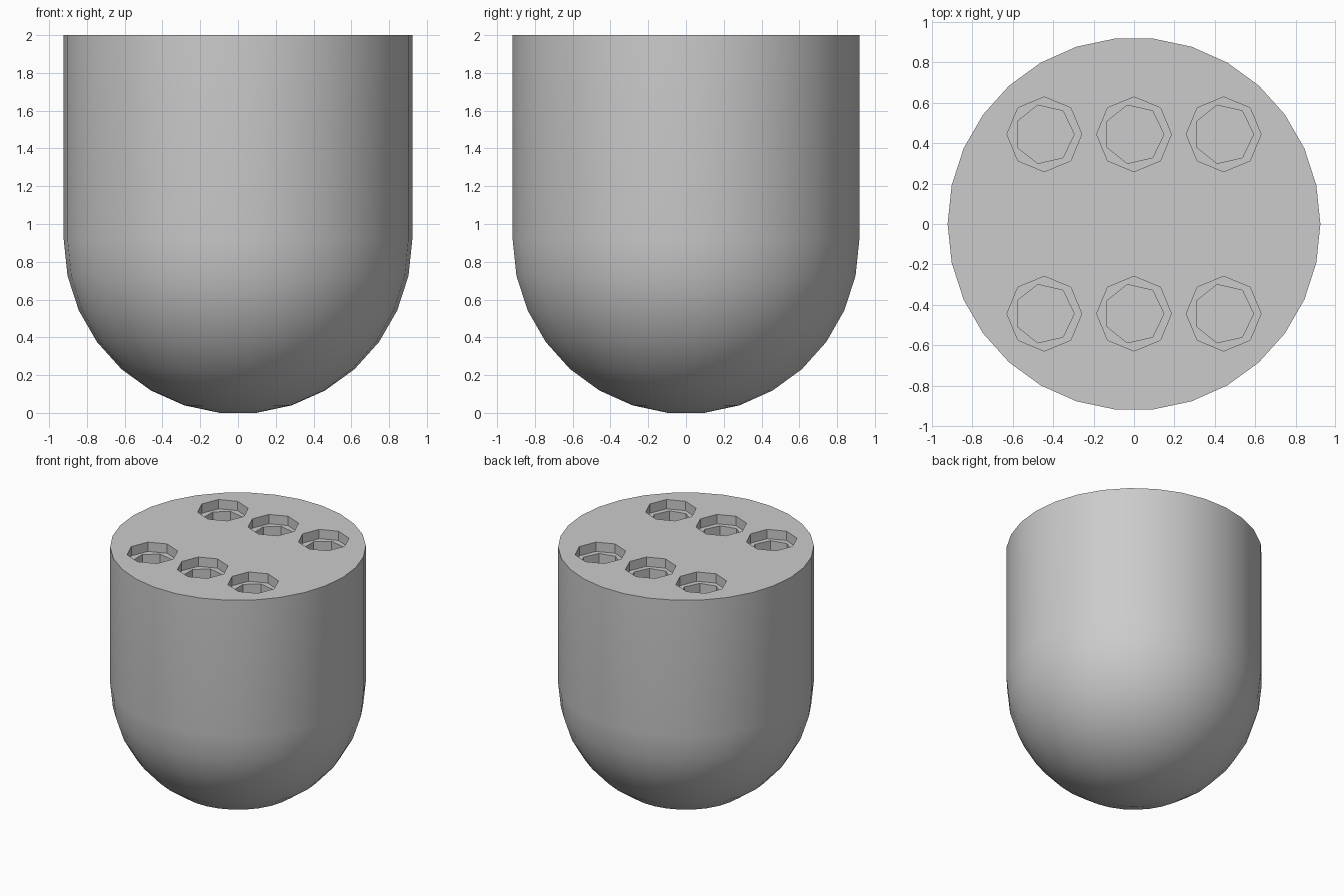
import bpy, bmesh
from math import sin, cos, radians, tau

if "Cube" in bpy.data.objects:
    bpy.data.objects.remove(bpy.data.objects["Cube"], do_unlink=True)

UNIT = 0.074          # design unit
RADIUS = 12.47 * UNIT  # body radius
TOP = 2.0
SIDES = 30

grey = bpy.data.materials.new("plain grey")
grey.use_nodes = True
colour = (0.6, 0.6, 0.6, 1)
grey.diffuse_color = colour
grey.node_tree.nodes["Principled BSDF"].inputs["Base Color"].default_value = colour


def lathe(name, profile, sides):
    """Closed solid from (radius, height) rings, first vertex on +x."""
    bm = bmesh.new()
    rings = [[bm.verts.new((r * cos(tau * i / sides), r * sin(tau * i / sides), z))
              for i in range(sides)] for r, z in profile]
    for low, high in zip(rings, rings[1:]):
        for i in range(sides):
            j = (i + 1) % sides
            bm.faces.new((low[i], low[j], high[j], high[i]))
    bm.faces.new(rings[0][::-1])
    bm.faces.new(rings[-1])
    mesh = bpy.data.meshes.new(name)
    bm.to_mesh(mesh)
    bm.free()
    mesh.materials.append(grey)
    obj = bpy.data.objects.new(name, mesh)
    bpy.context.collection.objects.link(obj)
    return obj


# Round-bottomed body: flat-tipped hemisphere under a straight cylinder
centre = RADIUS * sin(radians(84))
profile = [(RADIUS * cos(radians(a)), centre - RADIUS * sin(radians(a)))
           for a in range(84, -1, -12)]
body = lathe("round_bottom_body", profile + [(RADIUS, TOP)], SIDES)
bpy.context.view_layer.objects.active = body
body.select_set(True)


def cut(x, y, radius, depth, sides):
    """Bore a faceted hole down from the top face."""
    cutter = lathe("hole_cutter", [(radius, TOP - depth), (radius, TOP + 0.1)], sides)
    cutter.location = (x, y, 0)
    cutter.hide_render = True
    mod = body.modifiers.new("hole", "BOOLEAN")
    mod.operation = "DIFFERENCE"
    mod.solver = "EXACT"
    mod.object = cutter
    bpy.ops.object.modifier_apply(modifier=mod.name)
    bpy.data.objects.remove(cutter, do_unlink=True)


# Two rows of three stepped holes: shallow octagon, then deeper heptagon
for x in (-6, 0, 6):
    for y in (-6, 6):
        cut(x * UNIT, y * UNIT, 2.5 * UNIT, UNIT, 8)
        cut(x * UNIT, y * UNIT, 2 * UNIT, 7 * UNIT, 7)

bpy.ops.object.shade_smooth_by_angle(angle=radians(30))
